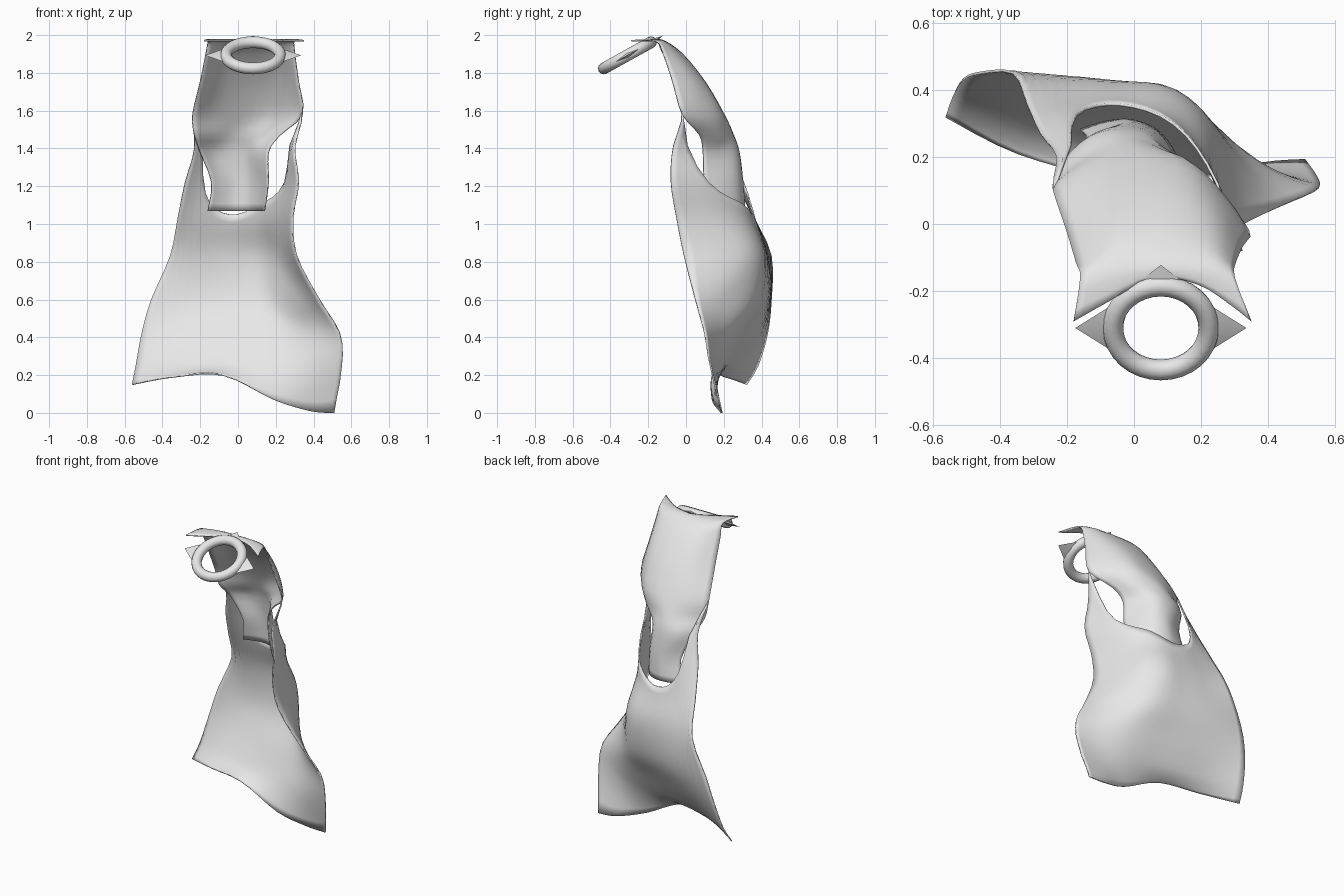
import bpy, bmesh, math
from mathutils import Vector, Matrix

cube = bpy.data.objects.get("Cube")
if cube:
    bpy.data.objects.remove(cube, do_unlink=True)

# single plain cloth colour
grey = bpy.data.materials.new("light_grey")
grey.use_nodes = True
shade = (0.8, 0.8, 0.8, 1)
grey.diffuse_color = shade
grey.node_tree.nodes["Principled BSDF"].inputs["Base Color"].default_value = shade


def finish(name, bm, angle):
    """Turn a bmesh into a named, smooth shaded object."""
    mesh = bpy.data.meshes.new(name)
    bmesh.ops.recalc_face_normals(bm, faces=bm.faces)
    bm.to_mesh(mesh)
    bm.free()
    mesh.materials.append(grey)
    obj = bpy.data.objects.new(name, mesh)
    bpy.context.collection.objects.link(obj)
    bpy.ops.object.select_all(action="DESELECT")
    obj.select_set(True)
    bpy.context.view_layer.objects.active = obj
    bpy.ops.object.shade_smooth_by_angle(angle=math.radians(angle))
    return obj


def spline(values, position):
    """Smooth interpolation through a list at a fractional index."""
    last = len(values) - 1
    i = min(int(position), last - 1)
    f = position - i
    before, a, b, after = (values[min(max(k, 0), last)] for k in range(i - 1, i + 3))
    start, end = (b - before) / 2, (after - a) / 2
    return (a + start * f + (3 * (b - a) - 2 * start - end) * f ** 2
            + (2 * (a - b) + start + end) * f ** 3)


# cape cross-sections: height, right edge x, left edge x, depths across the width
across = (0, .2, .45, .7, .88, 1)
cape = [
    (1.97, -.18, .35, -.29, -.23, -.16, -.18, -.24, -.29),
    (1.97, -.16, .3, -.16, -.13, -.12, -.12, -.13, -.16),
    (1.9, -.17, .3, -.12, -.04, -.02, -.03, -.06, -.12),
    (1.75, -.2, .32, -.02, .07, .1, .09, .03, -.07),
    (1.58, -.24, .34, .1, .17, .2, .18, .08, -.02),
    (1.4, -.23, .3, .2, .26, .29, .23, .1, -.07),
    (1.22, -.28, .32, .27, .31, .32, .27, .12, -.08),
    (1.03, -.32, .29, .36, .36, .36, .32, .19, -.05),
    (.83, -.36, .31, .45, .43, .42, .4, .28, -.01),
    (.6, -.46, .43, .45, .44, .41, .36, .19, .05),
    (.42, -.51, .54, .43, .38, .32, .26, .16, .1),
    (.25, -.54, .55, .38, .28, .22, .19, .15, .13),
    (.15, -.56, .51, .32, .21, .14, .14, .18, .19),
]
# lower part of the upper cloth, tucked inside the skirt
tongue = [
    (1.47, -.23, .22, .13, .2, .25, .22, .17, .07),
    (1.38, -.2, .16, .2, .26, .28, .26, .17, .09),
    (1.22, -.14, .16, .25, .28, .3, .27, .19, .1),
    (1.07, -.16, .14, .28, .3, .31, .29, .24, .17),
]
hem = (.15, .19, .2, .07, .01, 0)
neckline = (4, 6.3, 6.9, 6.6, 6, 3.9)
last_row = len(cape) - 1


def cloth_point(sections, column, row):
    """Point on a cloth; column runs across it, row runs down it."""
    z, x_right, x_left, *depth = [spline(track, row) for track in zip(*sections)]
    x = x_right + (x_left - x_right) * spline(across, column)
    drop = max(0, row - last_row + 1)
    z += (spline(hem, column) - cape[-1][0]) * drop
    return Vector((x, spline(depth, column), z))


def cloth(name, sections, columns, rows, first_row):
    """Grid of cloth with a little thickness, starting at a row for each column."""
    bm = bmesh.new()
    end = len(sections) - 1
    grid = []
    for j in range(rows + 1):
        grid.append([])
        for i in range(columns + 1):
            column = i / columns * (len(across) - 1)
            start = first_row(column)
            row = start + (end - start) * j / rows
            grid[-1].append(bm.verts.new(cloth_point(sections, column, row)))
    for upper, lower in zip(grid, grid[1:]):
        for i in range(columns):
            bm.faces.new((upper[i], upper[i + 1], lower[i + 1], lower[i]))
    solid = finish(name, bm, 50).modifiers.new("thickness", "SOLIDIFY")
    solid.thickness = .008
    solid.offset = 0


# upper cloth hanging from the collar, and skirt wrapped outside it
cloth("upper_cape", cape[:5] + tongue, 15, 24, lambda column: 0)
cloth("cape_skirt", cape, 20, 24, lambda column: spline(neckline, column))

# tilted collar ring
tilt = Matrix.Translation((.08, -.31, 1.893)) @ Matrix.Rotation(math.radians(29), 4, "X")
major, minor, steps, sides = .143, .031, 32, 12
bm = bmesh.new()
loops = []
for i in range(steps):
    turn = Matrix.Rotation(math.tau * i / steps, 4, "Z")
    loops.append([])
    for j in range(sides):
        a = math.tau * j / sides
        local = Vector((major + minor * math.cos(a), 0, minor * math.sin(a)))
        loops[-1].append(bm.verts.new(tilt @ turn @ local))
for i, loop in enumerate(loops):
    following = loops[(i + 1) % steps]
    for j in range(sides):
        k = (j + 1) % sides
        bm.faces.new((loop[j], following[j], following[k], loop[k]))
finish("collar_ring", bm, 60)

# flat pointed tabs around the ring
for name, angle, reach in (("left_tab", 0, .255), ("back_tab", 90, .215), ("right_tab", 180, .255)):
    turn = Matrix.Rotation(math.radians(angle), 4, "Z")
    bm = bmesh.new()
    tip = bm.verts.new(tilt @ turn @ Vector((reach, 0, 0)))
    base = [bm.verts.new(tilt @ turn @ Vector((major, y, z)))
            for y, z in ((-.08, 0), (0, .015), (.08, 0), (0, -.015))]
    bm.faces.new(base)
    for i in range(4):
        bm.faces.new((base[i], base[(i + 1) % 4], tip))
    finish(name, bm, 30)
